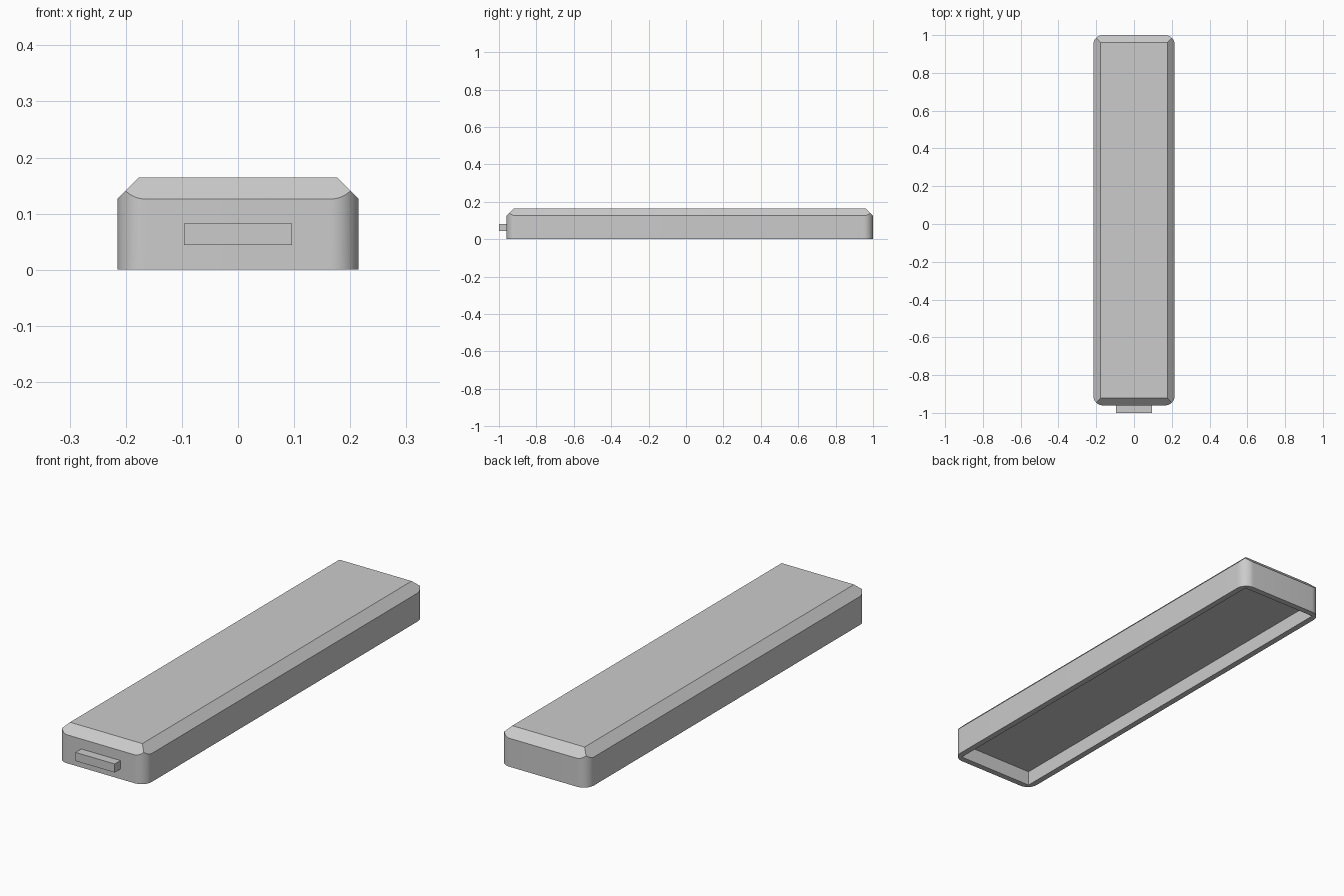
import bpy
import bmesh
import math
from mathutils import Vector

default = bpy.data.objects.get("Cube")
if default:
    bpy.data.objects.remove(default, do_unlink=True)

HALF_W, FRONT, BACK, HEIGHT = 0.215, -0.96, 1.0, 0.164
CHAMFER, RADIUS, WALL, DEPTH = 0.038, 0.05, 0.027, 0.066

grey = bpy.data.materials.new("plain grey")
grey.use_nodes = True
grey.diffuse_color = (0.6, 0.6, 0.6, 1)
grey.node_tree.nodes["Principled BSDF"].inputs["Base Color"].default_value = (0.6, 0.6, 0.6, 1)


def box(bm, low, high):
    """Add a box between two corners."""
    low, high = Vector(low), Vector(high)
    for v in bmesh.ops.create_cube(bm, size=1)["verts"]:
        v.co = (low + high) / 2 + v.co * (high - low)


def finish(bm, name):
    """Turn a bmesh into a grey object."""
    bmesh.ops.recalc_face_normals(bm, faces=bm.faces[:])
    mesh = bpy.data.meshes.new(name)
    bm.to_mesh(mesh)
    bm.free()
    mesh.materials.append(grey)
    obj = bpy.data.objects.new(name, mesh)
    bpy.context.collection.objects.link(obj)
    return obj


# Casing: block with rounded upright corners
bm = bmesh.new()
box(bm, (-HALF_W, FRONT, 0), (HALF_W, BACK, HEIGHT))
upright = [e for e in bm.edges if abs(e.verts[0].co.z - e.verts[1].co.z) > HEIGHT / 2]
bmesh.ops.bevel(bm, geom=upright, offset=RADIUS, segments=12, profile=0.5, affect="EDGES")

# Mitred chamfers sliced off the four top edges
middle = (FRONT + BACK) / 2
for side, reach in (((1, 0), HALF_W), ((-1, 0), HALF_W),
                    ((0, 1), BACK - middle), ((0, -1), BACK - middle)):
    point = Vector((side[0] * reach, middle + side[1] * reach, HEIGHT - CHAMFER))
    cut = bmesh.ops.bisect_plane(bm, geom=bm.verts[:] + bm.edges[:] + bm.faces[:],
                                 plane_co=point, plane_no=(side[0], side[1], 1),
                                 clear_outer=True)
    rim = [e for e in bm.edges if e.is_boundary]
    bmesh.ops.holes_fill(bm, edges=rim)
casing = finish(bm, "casing")

# Shallow recess in the underside
bm = bmesh.new()
box(bm, (WALL - HALF_W, FRONT + WALL, -0.1), (HALF_W - WALL, BACK - WALL, DEPTH))
cutter = finish(bm, "recess_cutter")
cutter.hide_render = True
bpy.context.view_layer.objects.active = casing
mod = casing.modifiers.new("recess", "BOOLEAN")
mod.operation = "DIFFERENCE"
mod.solver = "EXACT"
mod.object = cutter
bpy.ops.object.modifier_apply(modifier=mod.name)
bpy.data.objects.remove(cutter, do_unlink=True)

bpy.ops.object.select_all(action="DESELECT")
casing.select_set(True)
bpy.ops.object.shade_smooth_by_angle(angle=math.radians(30))

# Flat tab on the front end
bm = bmesh.new()
box(bm, (-0.096, -1, 0.044), (0.096, FRONT + 0.01, 0.082))
finish(bm, "front_tab")
